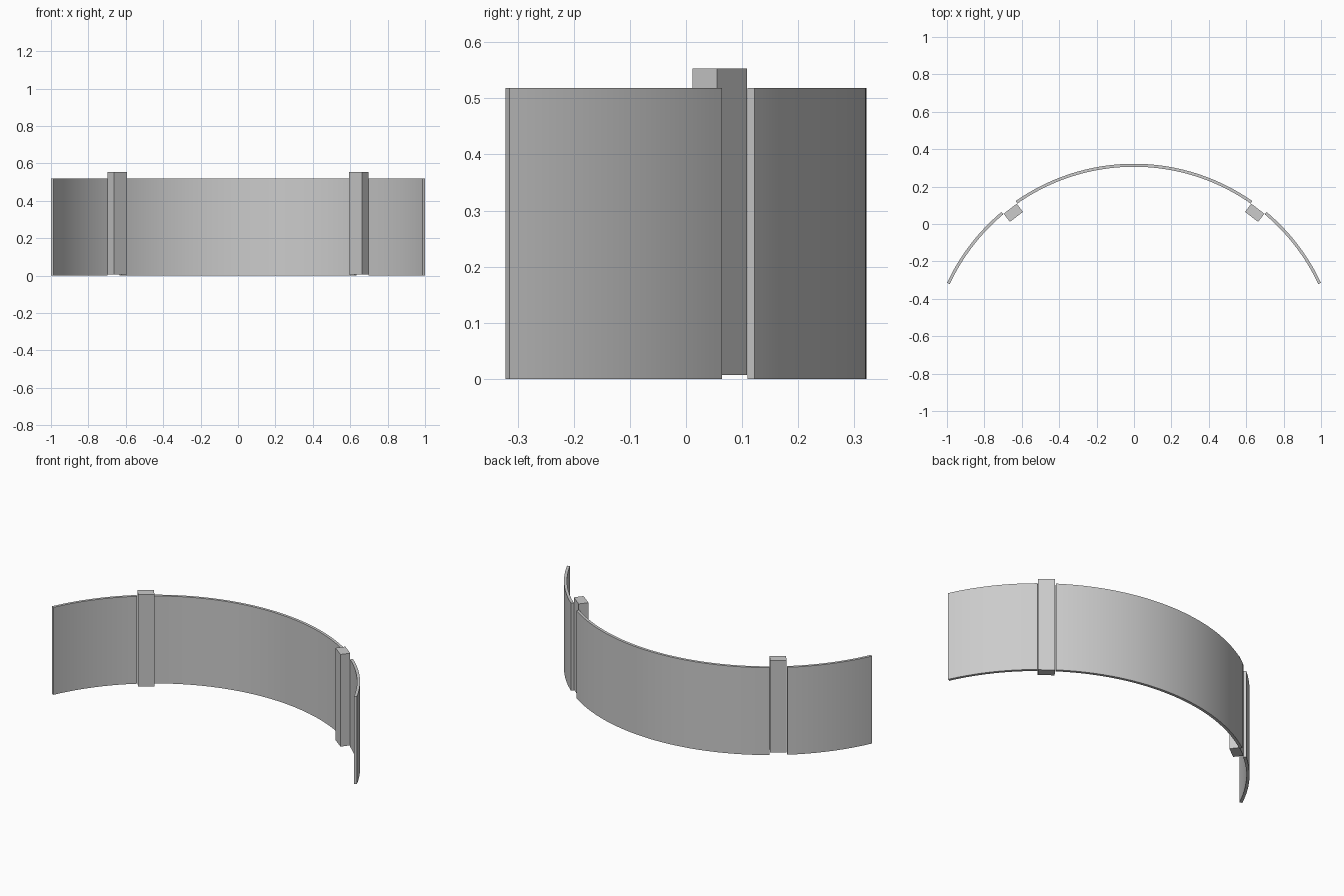
import bpy, bmesh
from math import radians, cos, sin

if "Cube" in bpy.data.objects:
    bpy.data.objects.remove(bpy.data.objects["Cube"])

R_OUT, R_IN, CY = 1.103, 1.087, -0.781   # wall radii and arc centre
HEIGHT = 0.518


def finish(name, bm):
    bmesh.ops.recalc_face_normals(bm, faces=bm.faces[:])
    me = bpy.data.meshes.new(name)
    bm.to_mesh(me)
    bm.free()
    ob = bpy.data.objects.new(name, me)
    bpy.context.collection.objects.link(ob)
    bpy.ops.object.select_all(action='DESELECT')
    ob.select_set(True)
    bpy.context.view_layer.objects.active = ob
    bpy.ops.object.shade_smooth_by_angle(angle=radians(30))
    return ob


def curved_panel(name, a0, a1, steps):
    bm = bmesh.new()
    rings = []
    for i in range(steps + 1):
        a = radians(a0 + (a1 - a0) * i / steps)
        rings.append([bm.verts.new((r * cos(a), CY + r * sin(a), z))
                      for r, z in ((R_OUT, 0), (R_OUT, HEIGHT), (R_IN, HEIGHT), (R_IN, 0))])
    for p, q in zip(rings, rings[1:]):
        for k in range(4):
            bm.faces.new((p[k], p[(k + 1) % 4], q[(k + 1) % 4], q[k]))
    bm.faces.new(rings[0])
    bm.faces.new(rings[-1][::-1])
    return finish(name, bm)


def post(name, angle, radius=1.06, size=(0.055, 0.088), z0=0.007, z1=0.553):
    a = radians(angle)
    bm = bmesh.new()
    bmesh.ops.create_cube(bm, size=1)
    bmesh.ops.scale(bm, vec=(size[0], size[1], z1 - z0), verts=bm.verts[:])
    ob = finish(name, bm)
    ob.location = (radius * cos(a), CY + radius * sin(a), (z0 + z1) / 2)
    ob.rotation_euler.z = a
    return ob


# Curved wall: wide centre panel and two short wings
curved_panel("centre_panel", 55, 125, 56)
curved_panel("right_wing_panel", 25, 50, 20)
curved_panel("left_wing_panel", 130, 155, 20)

# Posts standing just inside the gaps
post("right_post", 52.5)
post("left_post", 127.5)
